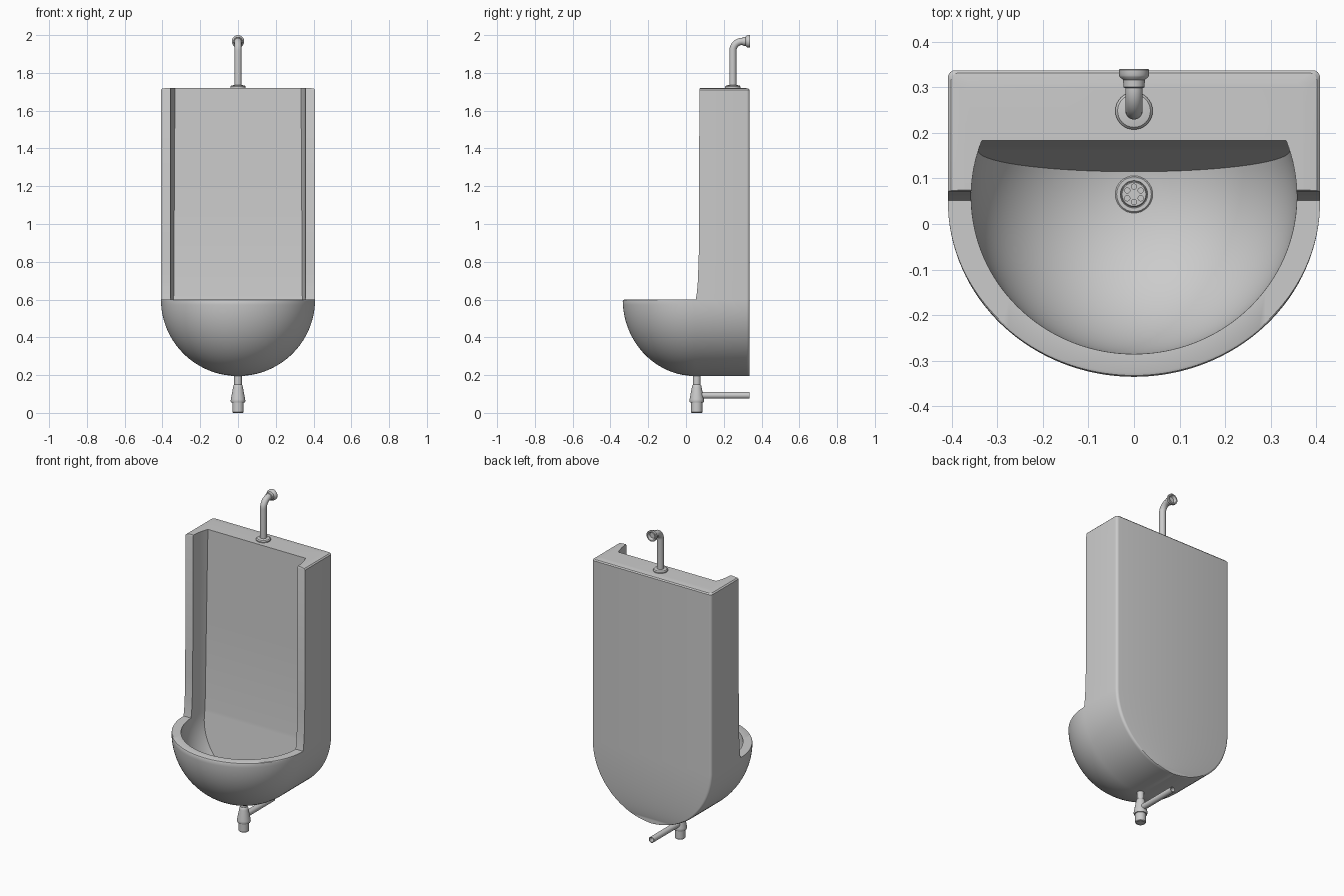
import bpy, bmesh
from math import sin, cos, pi, radians, asin, sqrt

if "Cube" in bpy.data.objects:
    bpy.data.objects.remove(bpy.data.objects["Cube"])


def loft(name, rings, angle=35):
    """Skin equal-length closed rings and cap both ends."""
    bm = bmesh.new()
    vs = [[bm.verts.new(p) for p in r] for r in rings]
    n = len(rings[0])
    for a, b in zip(vs, vs[1:]):
        for i in range(n):
            j = (i + 1) % n
            bm.faces.new((a[i], a[j], b[j], b[i]))
    bm.faces.new(vs[0][::-1])
    bm.faces.new(vs[-1])
    bmesh.ops.recalc_face_normals(bm, faces=bm.faces)
    me = bpy.data.meshes.new(name)
    bm.to_mesh(me)
    bm.free()
    ob = bpy.data.objects.new(name, me)
    bpy.context.collection.objects.link(ob)
    smooth(ob, angle)
    return ob


def select(ob):
    bpy.ops.object.select_all(action='DESELECT')
    ob.select_set(True)
    bpy.context.view_layer.objects.active = ob


def smooth(ob, angle=35):
    select(ob)
    bpy.ops.object.shade_smooth_by_angle(angle=radians(angle))


def cut(ob, cutter):
    mod = ob.modifiers.new("cut", 'BOOLEAN')
    mod.operation, mod.solver, mod.object = 'DIFFERENCE', 'EXACT', cutter
    select(ob)
    bpy.ops.object.modifier_apply(modifier=mod.name)
    bpy.data.objects.remove(cutter)
    smooth(ob, 30)


def tube(name, stations, x=0, n=32):
    """Round pipe in the y-z plane; stations are (y, z, tilt from z, radius)."""
    rings = [[(x + r * cos(2 * pi * i / n),
               y + r * sin(2 * pi * i / n) * cos(a),
               z - r * sin(2 * pi * i / n) * sin(a)) for i in range(n)]
             for y, z, a, r in stations]
    return loft(name, rings)


def outer_ring(z, w, c, ry, back):
    """Half-ellipse front (flat if ry is 0), straight sides, rounded back corners."""
    pts = [(w * cos(pi + pi * i / 64), c + ry * sin(pi + pi * i / 64), z) for i in range(65)]
    k = min(0.016, w * 0.4)
    corner = [(w - k + k * cos(a), back - k + k * sin(a), z)
              for a in (0, pi / 8, pi / 4, 3 * pi / 8, pi / 2)]
    return pts + corner + [(-x, y, zz) for x, y, zz in reversed(corner)]


def inner_ring(z, s):
    """Ellipse scaled by s, cut off by the gently sloping back wall."""
    wall = 0.165 + 0.018 * (z - 0.62) / 1.1 if z > 0.62 else 0.165 - 0.14 * (0.62 - z)
    t0 = asin(min(1, (wall - 0.06) / (0.345 * s)))
    span = pi + 2 * t0
    return [(0.357 * s * cos(pi - t0 + span * i / 80),
             0.06 + 0.345 * s * sin(pi - t0 + span * i / 80), z) for i in range(81)]


# Body: rounded bowl that steps into the tall upright back
W, RY, BACK = 0.408, 0.385, 0.337
rings = []
for d in [2, 5] + list(range(10, 88, 4)):
    s = sin(radians(d))
    rings.append(outer_ring(0.6 - 0.405 * cos(radians(d)), W * s, 0.05, RY * s, BACK))
rings += [outer_ring(0.592, W, 0.05, RY, BACK),
          outer_ring(0.598, W, 0.05, RY - 0.003, BACK),
          outer_ring(0.600, W, 0.05, RY - 0.009, BACK)]
for z, y in [(0.6, 0.052), (0.64, 0.058), (0.7, 0.063), (0.85, 0.068), (1.71, 0.071)]:
    rings.append(outer_ring(z, W, y, 0, BACK))
rings += [outer_ring(1.717, W - 0.007, 0.073, 0, BACK - 0.006),
          outer_ring(1.721, W - 0.036, 0.075, 0, BACK - 0.03)]
body = loft("urinal_body", rings)

# Hollow: bowl interior continuing up as the open channel
rings = [inner_ring(0.6 - 0.345 * cos(radians(d)), sin(radians(d)))
         for d in [3, 6] + list(range(10, 90, 4))]
rings += [inner_ring(z, 1) for z in (0.6, 0.62, 1.2, 1.8)]
cutter = loft("hollow_cutter", rings)
cutter.hide_render = True
cut(body, cutter)

# Drain flange with a six-hole strainer
DY = 0.065
tube("drain_flange", [(DY, z, 0, r) for z, r in
     [(0.235, 0.041), (0.258, 0.041), (0.261, 0.038), (0.261, 0.03), (0.257, 0.029)]])
strainer = tube("drain_strainer", [(DY, z, 0, r) for z, r in
                [(0.236, 0.028), (0.261, 0.028), (0.263, 0.026)]])
dark = bpy.data.materials.new("dark_hole")
dark.diffuse_color = (0.01, 0.01, 0.01, 1)
dark.use_nodes = True
dark.node_tree.nodes["Principled BSDF"].inputs["Base Color"].default_value = dark.diffuse_color
for i in range(6):
    a = pi / 6 + i * pi / 3
    hx, hy = 0.017 * cos(a), DY + 0.017 * sin(a)
    hole = tube("hole_cutter", [(hy, 0.25, 0, 0.0058), (hy, 0.3, 0, 0.0058)], hx, 16)
    hole.hide_render = True
    cut(strainer, hole)
    floor = tube(f"drain_hole_{i + 1}", [(hy, 0.25, 0, 0.0056), (hy, 0.256, 0, 0.0056)], hx, 16)
    floor.data.materials.append(dark)

# Waste trap under the bowl
WY = 0.057
tube("waste_trap", [(WY, z, 0, r) for z, r in
     [(0.004, 0.026), (0.0, 0.024), (0.0, 0.026), (0.004, 0.03), (0.055, 0.03), (0.055, 0.036),
      (0.063, 0.039), (0.072, 0.038), (0.135, 0.026), (0.145, 0.024), (0.15, 0.02), (0.23, 0.02)]])

# Waste pipe running back to the wall, open at the end
tube("waste_pipe", [(y, 0.093, pi / 2, r) for y, r in
     [(WY, 0.018), (0.337, 0.018), (0.337, 0.014), (0.27, 0.014)]])

# Flush pipe: foot flange, riser, elbow and wall flange
PY, PZ, R, BEND = 0.248, 1.967, 0.019, 0.05
tube("flush_pipe_foot", [(PY, z, 0, r) for z, r in
     [(1.712, 0.041), (1.727, 0.041), (1.733, 0.036), (1.736, 0.02)]])
path = [(PY, 1.715, 0, R)]
path += [(PY + BEND * (1 - cos(a)), PZ - BEND + BEND * sin(a), a, R)
         for a in (i * pi / 24 for i in range(13))]
path.append((0.325, PZ, pi / 2, R))
tube("flush_pipe", path)
tube("flush_pipe_wall_flange", [(y, PZ, pi / 2, r) for y, r in
     [(0.298, 0.019), (0.300, 0.023), (0.316, 0.024), (0.322, 0.031), (0.326, 0.033),
      (0.338, 0.033), (0.340, 0.031), (0.340, 0.024), (0.328, 0.018), (0.31, 0.015)]])
